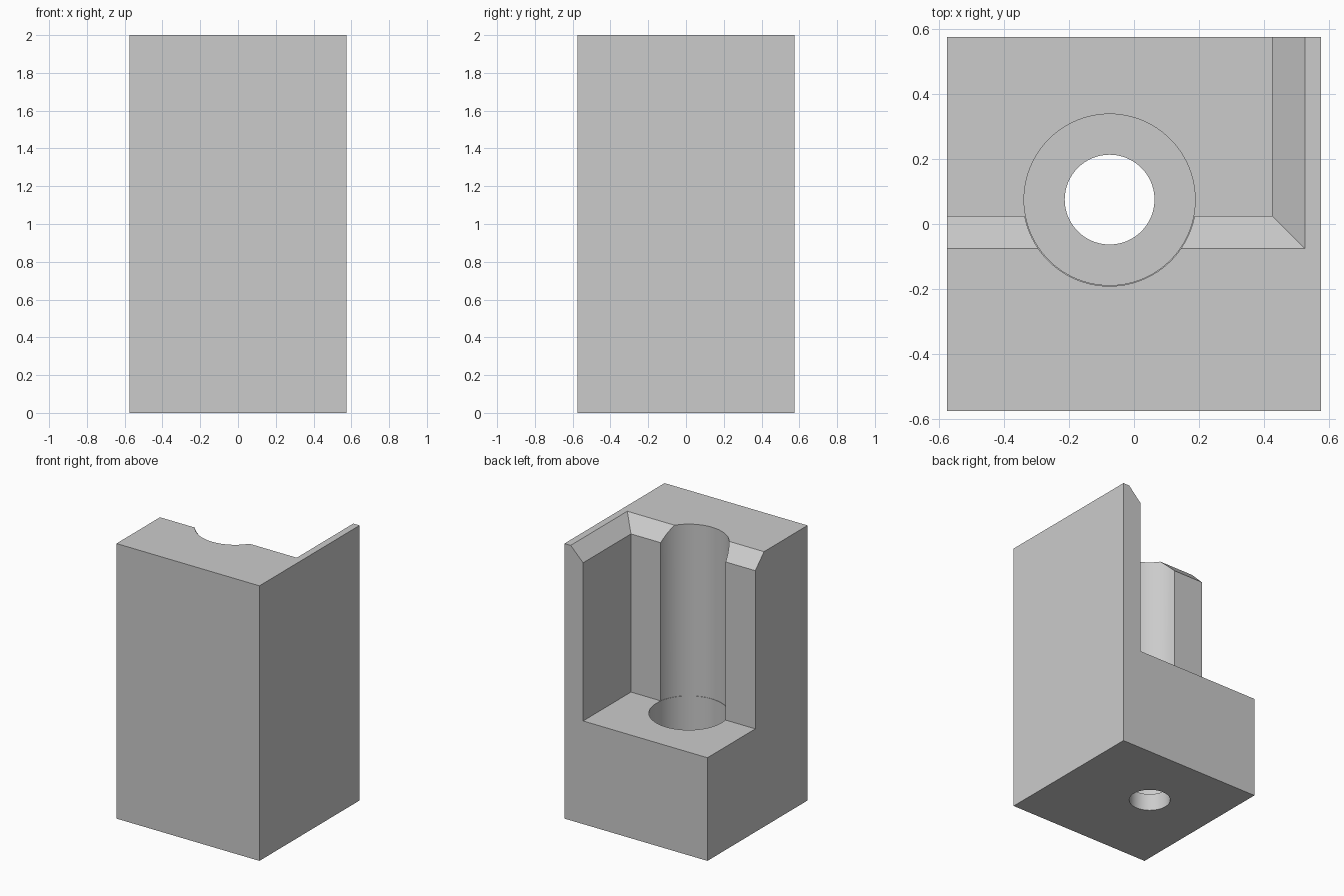
import bpy
import bmesh
from math import cos, sin, tau

cube = bpy.data.objects.get("Cube")
if cube:
    bpy.data.objects.remove(cube, do_unlink=True)

HALF = 0.575            # half width of the square block
HEIGHT = 2.0
FLOOR = 0.75            # height of the pocket floor
WALL_X, WALL_Y = 0.425, 0.025
CHAMFER = 0.1
BORE_X, BORE_Y = -0.075, 0.075

grey = bpy.data.materials.new("plain grey")
grey.use_nodes = True
colour = (0.6, 0.6, 0.6, 1)
grey.diffuse_color = colour
grey.node_tree.nodes["Principled BSDF"].inputs["Base Color"].default_value = colour


def rectangle(x0, x1, y0, y1, z):
    return [(x0, y0, z), (x1, y0, z), (x1, y1, z), (x0, y1, z)]


def circle(radius, z, count=96):
    return [(BORE_X + radius * cos(tau * i / count),
             BORE_Y + radius * sin(tau * i / count), z) for i in range(count)]


def loft(name, rings):
    """Closed solid skinned through rings listed from bottom to top."""
    bm = bmesh.new()
    loops = [[bm.verts.new(p) for p in ring] for ring in rings]
    bm.faces.new(loops[0][::-1])
    bm.faces.new(loops[-1])
    n = len(loops[0])
    for low, high in zip(loops, loops[1:]):
        for i in range(n):
            j = (i + 1) % n
            bm.faces.new((low[i], low[j], high[j], high[i]))
    bmesh.ops.recalc_face_normals(bm, faces=bm.faces)
    mesh = bpy.data.meshes.new(name)
    bm.to_mesh(mesh)
    bm.free()
    mesh.materials.append(grey)
    obj = bpy.data.objects.new(name, mesh)
    bpy.context.collection.objects.link(obj)
    return obj


# Main block
block = loft("corner_block", [rectangle(-HALF, HALF, -HALF, HALF, z)
                              for z in (0, HEIGHT)])

# Open corner pocket, flaring at the top into a 45 degree chamfer
OUT = 0.8


def pocket_ring(z, flare):
    return rectangle(-OUT, WALL_X + flare, WALL_Y - flare, OUT, z)


pocket = loft("pocket_cutter", [pocket_ring(FLOOR, 0),
                                pocket_ring(HEIGHT - CHAMFER, 0),
                                pocket_ring(HEIGHT + CHAMFER, 2 * CHAMFER)])

# Stepped bore: through hole, counterbore, slightly wider groove in the wall
steps = [(0.138, -0.1), (0.138, 0.125), (0.263, 0.125),
         (0.263, FLOOR + 0.002), (0.266, FLOOR + 0.002), (0.266, HEIGHT + 0.1)]
bore = loft("bore_cutter", [circle(r, z) for r, z in steps])

bpy.ops.object.select_all(action='DESELECT')
bpy.context.view_layer.objects.active = block
block.select_set(True)
for cutter in (pocket, bore):
    cutter.hide_render = True
    cut = block.modifiers.new(cutter.name, 'BOOLEAN')
    cut.operation = 'DIFFERENCE'
    cut.solver = 'EXACT'
    cut.object = cutter
    bpy.ops.object.modifier_apply(modifier=cut.name)
    bpy.data.objects.remove(cutter, do_unlink=True)

bpy.ops.object.shade_smooth_by_angle(angle=0.5)
